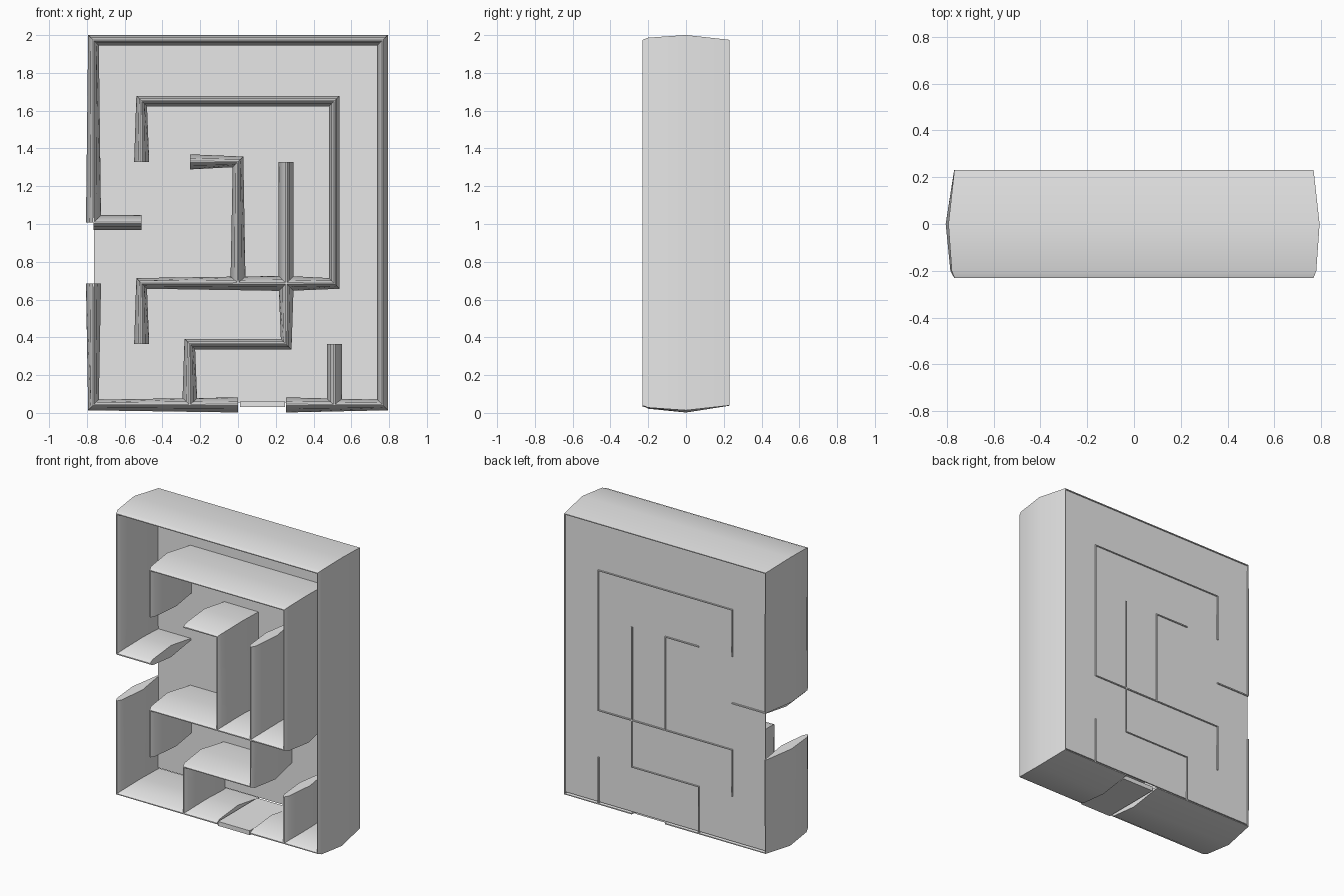
import bpy, bmesh, math
from mathutils import Vector

cube = bpy.data.objects.get("Cube")
if cube:
    bpy.data.objects.remove(cube, do_unlink=True)

grey = bpy.data.materials.new("plain_grey")
grey.use_nodes = True
grey.diffuse_color = (0.8, 0.8, 0.8, 1)
grey.node_tree.nodes["Principled BSDF"].inputs["Base Color"].default_value = (0.8, 0.8, 0.8, 1)

# Wall cross-section: depth and half thickness, a lens with thin edges
SECTION = [(-0.23, 0.004), (-0.2, 0.02), (0, 0.04), (0.23, 0.004)]


def finish(bm, name):
    bmesh.ops.recalc_face_normals(bm, faces=bm.faces)
    mesh = bpy.data.meshes.new(name)
    bm.to_mesh(mesh)
    bm.free()
    mesh.materials.append(grey)
    obj = bpy.data.objects.new(name, mesh)
    bpy.context.collection.objects.link(obj)
    return obj


def box(name, x0, x1, y0, y1, z0, z1):
    bm = bmesh.new()
    bmesh.ops.create_cube(bm, size=1)
    for v in bm.verts:
        v.co = ((x0 + x1) / 2 + v.co.x * (x1 - x0),
                (y0 + y1) / 2 + v.co.y * (y1 - y0),
                (z0 + z1) / 2 + v.co.z * (z1 - z0))
    return finish(bm, name)


def wall(name, path):
    """Sweep the lens section along a path in the x-z plane."""
    pts = [Vector(p) for p in path]
    dirs = [(b - a).normalized() for a, b in zip(pts, pts[1:])]
    bm = bmesh.new()
    rings = []
    for i, p in enumerate(pts):
        # Averaged unit normals make the walls narrow towards their corners
        d = (dirs[max(i - 1, 0)] + dirs[min(i, len(dirs) - 1)]).normalized()
        n = Vector((-d.y, d.x))
        outline = [(y, h) for y, h in SECTION] + [(y, -h) for y, h in reversed(SECTION)]
        rings.append([bm.verts.new((p.x + n.x * h, y, p.y + n.y * h)) for y, h in outline])
    for a, b in zip(rings, rings[1:]):
        for k in range(len(a)):
            j = (k + 1) % len(a)
            bm.faces.new((a[k], a[j], b[j], b[k]))
    bm.faces.new(rings[0])
    bm.faces.new(rings[-1])
    obj = finish(bm, name)
    bpy.ops.object.select_all(action='DESELECT')
    obj.select_set(True)
    bpy.context.view_layer.objects.active = obj
    bpy.ops.object.shade_smooth_by_angle(angle=math.radians(30))


# Grid lines of the maze
X = [-0.765 + 0.255 * i for i in range(7)]
Z = [0.042 + 0.3217 * i for i in range(7)]

# Each wall is a list of grid crossings
WALLS = {
    "outer_wall_upper": [(0, 3), (0, 6), (6, 6), (6, 0), (4, 0)],
    "outer_wall_lower": [(0, 2), (0, 0), (3, 0)],
    "entrance_stub": [(0, 3), (1, 3)],
    "inner_frame_wall": [(1, 4), (1, 5), (5, 5), (5, 2), (4, 2)],
    "middle_wall": [(1, 1), (1, 2), (4, 2)],
    "stepped_wall": [(2, 0), (2, 1), (4, 1), (4, 2)],
    "centre_hook_wall": [(2, 4), (3, 4), (3, 2)],
    "centre_straight_wall": [(4, 2), (4, 4)],
    "lower_right_stub": [(5, 0), (5, 1)],
}
for name, cells in WALLS.items():
    wall(name, [(X[i], Z[j]) for i, j in cells])

# Back panel, and the sill in the lower opening
box("back_panel", -0.762, 0.765, 0.215, 0.223, 0.055, 1.97)
box("opening_sill", 0.01, 0.25, -0.23, 0.195, 0.03, 0.06)
